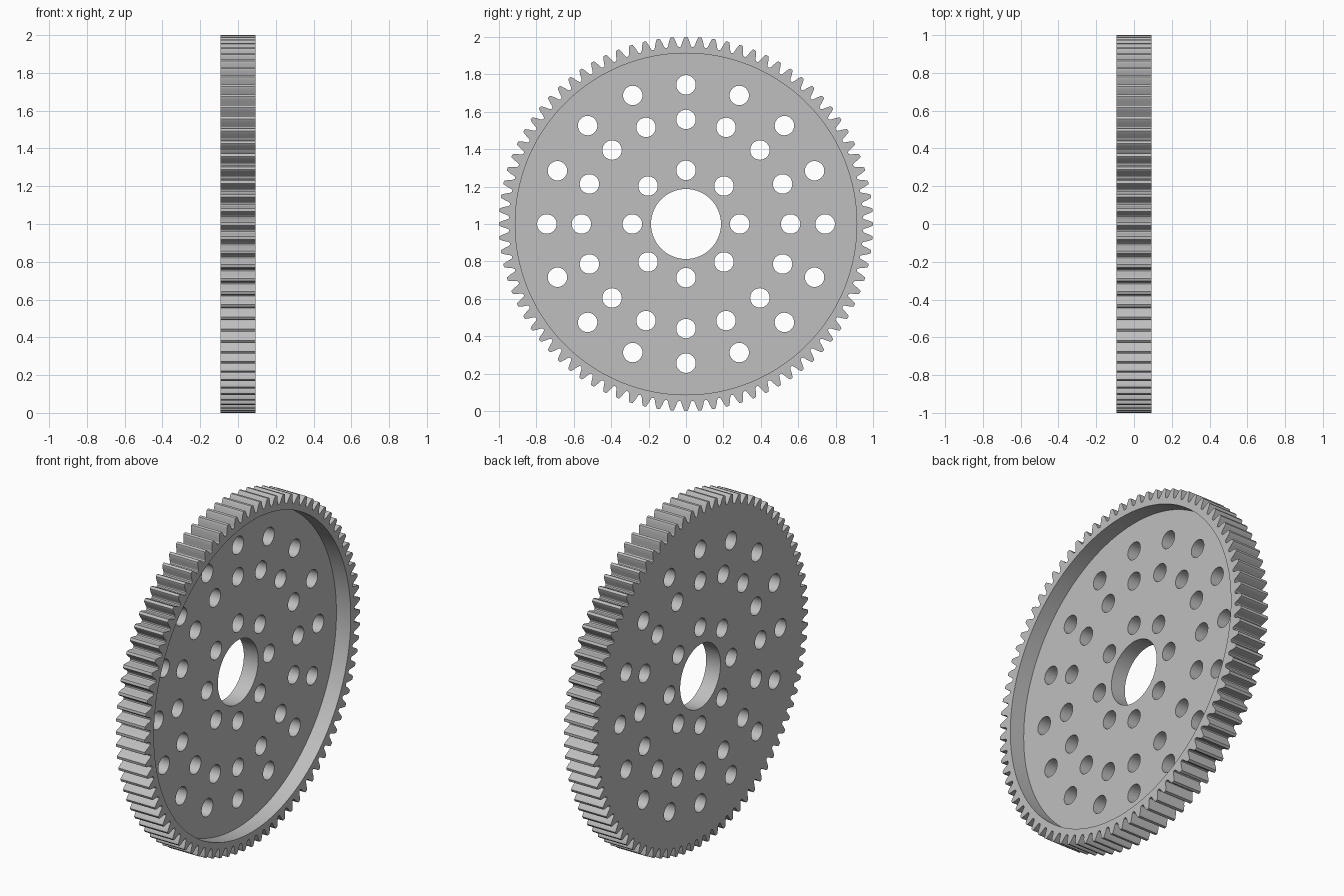
import bpy, bmesh
from math import pi, sin, cos

TEETH = 84
HALF = 0.093          # half thickness along the axle
HOLE = 0.052

cube = bpy.data.objects.get("Cube")
if cube:
    bpy.data.objects.remove(cube, do_unlink=True)

grey = bpy.data.materials.new("light grey")
grey.use_nodes = True
colour = (0.52, 0.52, 0.52, 1)
grey.diffuse_color = colour
grey.node_tree.nodes["Principled BSDF"].inputs["Base Color"].default_value = colour


def add_prism(bm, outline, x0, x1):
    """Extrude a (y, z) outline along the x axle."""
    face = bm.faces.new([bm.verts.new((x0, y, z)) for y, z in outline])
    new = bmesh.ops.extrude_face_region(bm, geom=[face])["geom"]
    bmesh.ops.translate(bm, vec=(x1 - x0, 0, 0),
                        verts=[v for v in new if isinstance(v, bmesh.types.BMVert)])


def circle(radius, sides, y=0, z=1):
    return [(y + radius * cos(2 * pi * i / sides), z + radius * sin(2 * pi * i / sides))
            for i in range(sides)]


def make_object(name, bm):
    bmesh.ops.recalc_face_normals(bm, faces=bm.faces)
    mesh = bpy.data.meshes.new(name)
    bm.to_mesh(mesh)
    bm.free()
    mesh.materials.append(grey)
    obj = bpy.data.objects.new(name, mesh)
    bpy.context.collection.objects.link(obj)
    return obj


def cut(target, cutter):
    mod = target.modifiers.new("cut", 'BOOLEAN')
    mod.operation = 'DIFFERENCE'
    mod.solver = 'EXACT'
    mod.object = cutter
    bpy.context.view_layer.objects.active = target
    bpy.ops.object.modifier_apply(modifier=mod.name)
    bpy.data.objects.remove(cutter, do_unlink=True)


# Toothed disc: half of one tooth as (radius, half width), mirrored and repeated
flank = [(0.947, 0.0315), (0.951, 0.0265), (0.962, 0.0225), (0.977, 0.0182),
         (0.990, 0.0130), (0.997, 0.0100), (1.0, 0.0075)]
tooth = [(r, -w) for r, w in flank] + [(r, w) for r, w in reversed(flank)]
outline = []
for i in range(TEETH):
    for r, w in tooth:
        a = 2 * pi * i / TEETH + w / r
        outline.append((r * cos(a), 1 + r * sin(a)))
bm = bmesh.new()
add_prism(bm, outline, -HALF, HALF)
gear = make_object("gear_wheel", bm)

# Recess on the left side, leaving a raised rim
bm = bmesh.new()
add_prism(bm, circle(0.913, 128), 0, 0.3)
cut(gear, make_object("recess_cutter", bm))

# Centre bore and three rings of round holes
bm = bmesh.new()
add_prism(bm, circle(0.187, 64), -0.3, 0.3)
for ring_radius, count in ((0.287, 8), (0.559, 16), (0.744, 16)):
    for y, z in circle(ring_radius, count):
        add_prism(bm, circle(HOLE, 32, y, z), -0.3, 0.3)
cut(gear, make_object("hole_cutter", bm))

# Smooth round walls, sharp rims
bpy.ops.object.select_all(action='DESELECT')
gear.select_set(True)
bpy.context.view_layer.objects.active = gear
bpy.ops.object.shade_smooth_by_angle(angle=pi / 6)
